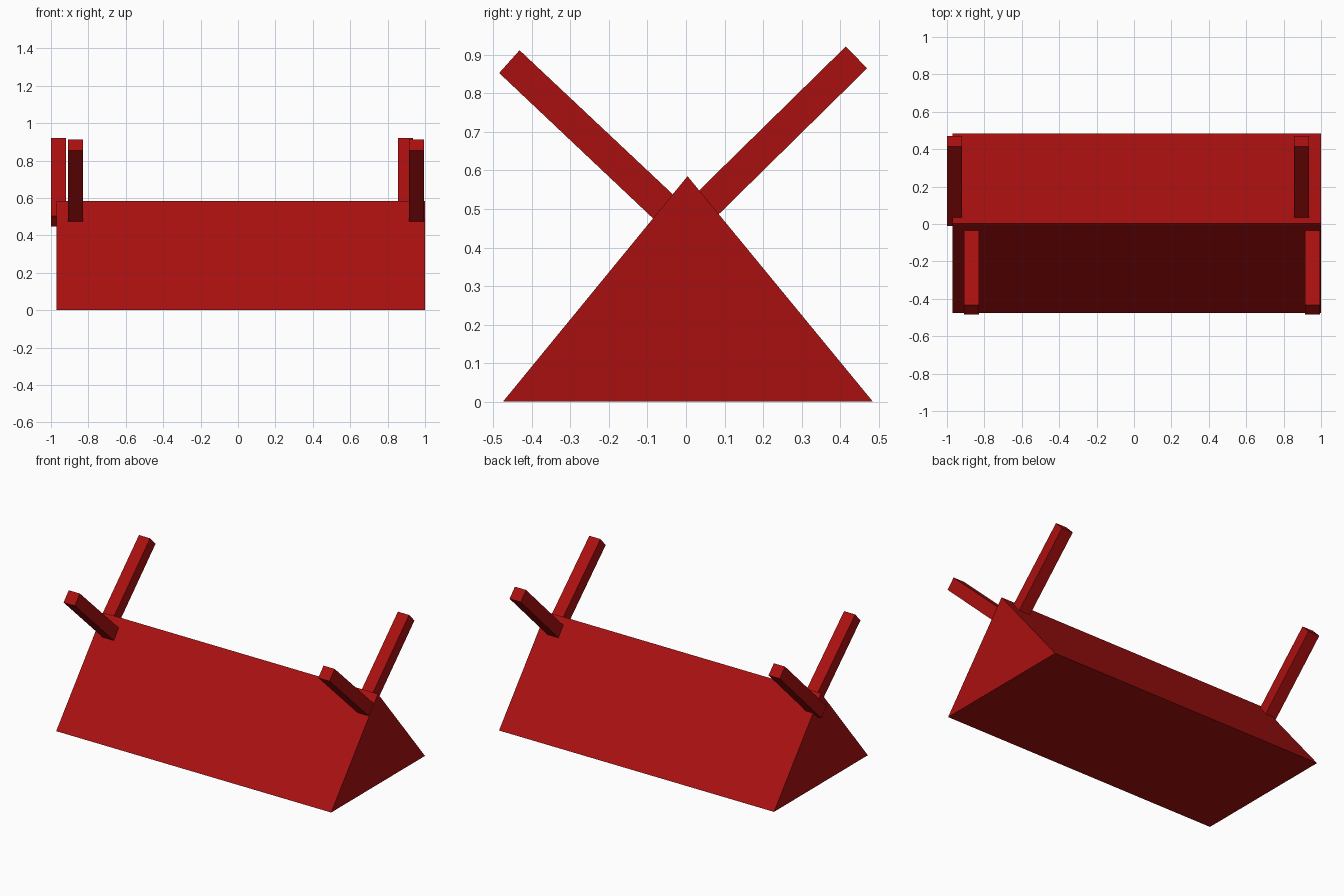
import bpy
import bmesh

default = bpy.data.objects.get("Cube")
if default:
    bpy.data.objects.remove(default, do_unlink=True)

# Single red paint
red = bpy.data.materials.new("deep_red")
red.use_nodes = True
colour = (0.4, 0.005, 0.005, 1)
red.diffuse_color = colour
red.node_tree.nodes["Principled BSDF"].inputs["Base Color"].default_value = colour


def extrude_profile(name, profile, x0, x1):
    """Extrude a closed (y, z) profile along x."""
    bm = bmesh.new()
    face = bm.faces.new([bm.verts.new((x0, y, z)) for y, z in profile])
    result = bmesh.ops.extrude_face_region(bm, geom=[face])
    moved = [v for v in result["geom"] if isinstance(v, bmesh.types.BMVert)]
    bmesh.ops.translate(bm, vec=(x1 - x0, 0, 0), verts=moved)
    bmesh.ops.recalc_face_normals(bm, faces=bm.faces)
    mesh = bpy.data.meshes.new(name)
    bm.to_mesh(mesh)
    bm.free()
    mesh.materials.append(red)
    obj = bpy.data.objects.new(name, mesh)
    bpy.context.collection.objects.link(obj)
    return obj


# Triangular body
extrude_profile("wedge_body", [(-0.475, 0), (0.485, 0), (0.004, 0.585)], -0.97, 1.0)

# Slanted posts leaning out from the ridge
front_post = [(-0.085, 0.475), (-0.031, 0.535), (-0.432, 0.912), (-0.485, 0.853)]
back_post = [(0.045, 0.447), (-0.01, 0.505), (0.415, 0.922), (0.47, 0.865)]
width = 0.08
for name, profile, x in (
    ("front_right_post", front_post, -0.91),
    ("front_left_post", front_post, 0.915),
    ("back_right_post", back_post, -1.0),
    ("back_left_post", back_post, 0.855),
):
    extrude_profile(name, profile, x, x + width)
